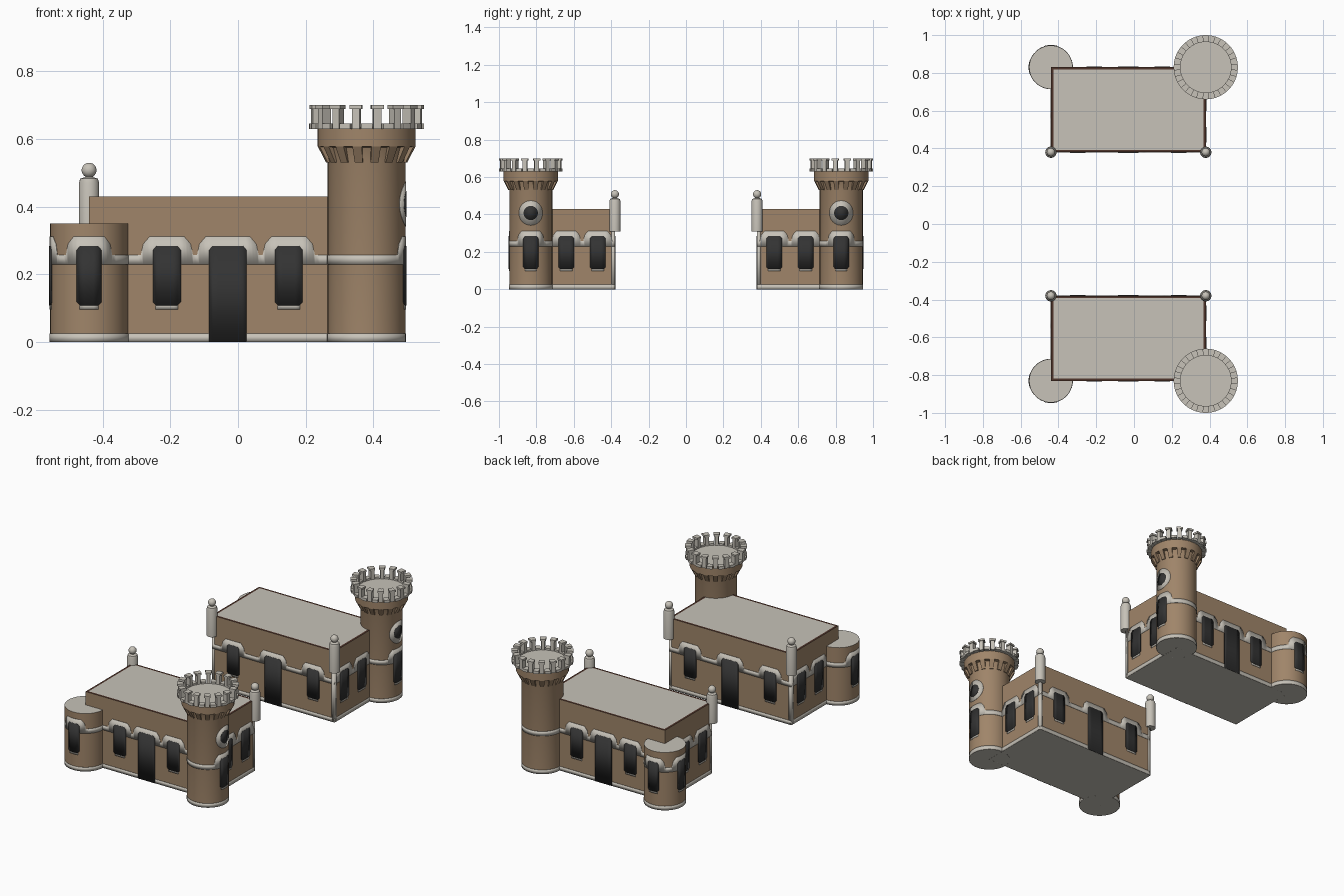
import bpy, bmesh, math
from math import pi, sin, cos, sqrt

if "Cube" in bpy.data.objects:
    bpy.data.objects.remove(bpy.data.objects["Cube"])

X0, X1, Y0, Y1 = -0.44, 0.38, 0.38, 0.83      # footprint of the +y building
R = 0.115                                     # tower radius


def material(name, rgb):
    m = bpy.data.materials.new(name)
    m.diffuse_color = (*rgb, 1)
    m.use_nodes = True
    m.node_tree.nodes["Principled BSDF"].inputs["Base Color"].default_value = m.diffuse_color
    return m


WALL = material("tan wall", (0.35, 0.235, 0.143))
TRIM = material("pale stone", (0.57, 0.54, 0.48))
DARK = material("dark opening", (0.033, 0.033, 0.033))
RIM = material("roof edge brown", (0.08, 0.035, 0.024))


def finish(name, bm, mats, thick=0, fix=True):
    """Make the object and mirror it across y = 0 to give both buildings."""
    if fix:
        bmesh.ops.recalc_face_normals(bm, faces=bm.faces)
    for f in bm.faces:
        f.smooth = True
    me = bpy.data.meshes.new(name)
    bm.to_mesh(me)
    bm.free()
    me.set_sharp_from_angle(angle=math.radians(30))
    for m in mats:
        me.materials.append(m)
    ob = bpy.data.objects.new(name, me)
    bpy.context.collection.objects.link(ob)
    if thick:
        s = ob.modifiers.new("Thickness", 'SOLIDIFY')
        s.thickness, s.offset = thick, -1
    mi = ob.modifiers.new("Mirror", 'MIRROR')
    mi.use_axis = (False, True, False)
    mi.use_mirror_merge = False
    return ob


def lathe(name, cx, cy, profile, mats, rule=None, n=48):
    bm = bmesh.new()
    rings = [[bm.verts.new((cx + r * cos(2 * pi * i / n), cy + r * sin(2 * pi * i / n), z))
              for i in range(n)] for r, z in profile]
    for a, b in zip(rings, rings[1:]):
        for i in range(n):
            j = (i + 1) % n
            bm.faces.new((a[i], a[j], b[j], b[i]))
    bmesh.ops.remove_doubles(bm, verts=bm.verts, dist=1e-5)
    bmesh.ops.recalc_face_normals(bm, faces=bm.faces)
    if rule:
        for f in bm.faces:
            f.material_index = rule(f)
    return finish(name, bm, mats)


def sectors(name, cx, cy, poly, mat, count, phase, half):
    """Ring of blocks: an (r, z) outline swept over a small angle."""
    bm = bmesh.new()
    for k in range(count):
        mid = -pi / 2 + (k + phase) * 2 * pi / count
        rings = [[bm.verts.new((cx + r * cos(mid + t), cy + r * sin(mid + t), z)) for r, z in poly]
                 for t in (-half, 0, half)]
        for a, b in zip(rings, rings[1:]):
            for i in range(len(poly)):
                j = (i + 1) % len(poly)
                bm.faces.new((a[i], a[j], b[j], b[i]))
        bm.faces.new(rings[0])
        bm.faces.new(rings[-1])
    finish(name, bm, [mat])


# Surface maps: (u, z, offset) to a point, u running right as seen from outside
def flat(ox, oy, dx, dy):
    return lambda u, z, d: (ox + dx * u + dy * d, oy + dy * u - dx * d, z)


def curved(cx, cy, facing):
    def f(u, z, d):
        t = facing + u / R
        return (cx + (R + d) * cos(t), cy + (R + d) * sin(t), z)
    return f


def plate(name, surf, cols, mat, d):
    """Thin plate from columns (u, z_low, z_high), laid on a surface."""
    bm = bmesh.new()
    fine = [cols[0]]
    for a, b in zip(cols, cols[1:]):
        k = max(1, math.ceil((b[0] - a[0]) / 0.015))
        fine += [tuple(p + (q - p) * i / k for p, q in zip(a, b)) for i in range(1, k + 1)]
    pairs = [(bm.verts.new(surf(u, lo, d)), bm.verts.new(surf(u, hi, d))) for u, lo, hi in fine]
    for a, b in zip(pairs, pairs[1:]):
        bm.faces.new((a[0], b[0], b[1], a[1]))
    finish(name, bm, [mat], d, fix=False)


def disc(name, surf, z, r, mat, d):
    us = [-r * cos(pi * i / 16) for i in range(17)]
    cols = [(u, z - sqrt(max(r * r - u * u, 1e-8)), z + sqrt(max(r * r - u * u, 1e-8))) for u in us]
    plate(name, surf, cols, mat, d)


def decorate(name, surf, u0, u1, openings):
    """Base course, string course arched over openings, windows and doors."""
    plate(name + "_base", surf, [(u0, 0, 0.025), (u1, 0, 0.025)], TRIM, 0.0015)
    band = [(u0, 0.23, 0.258)]
    for c, w, door in openings:
        side = [(w + 0.036, 0.258), (w + 0.029, 0.29), (w + 0.01, 0.312)]
        band += [(c - o, 0.23, z) for o, z in side]
        band += [(c + o, 0.23, z) for o, z in reversed(side)]
        lo = 0 if door else 0.108
        cut = 0 if door else 0.01
        plate(name + ("_door" if door else "_window"), surf,
              [(c - w, lo + cut, 0.272), (c - w + 0.01, lo, 0.284),
               (c + w - 0.01, lo, 0.284), (c + w, lo + cut, 0.272)], DARK, 0.003)
        if not door:
            plate(name + "_sill", surf, [(c - w + 0.008, 0.097, 0.115),
                                         (c + w - 0.008, 0.097, 0.115)], TRIM, 0.0015)
    band.append((u1, 0.23, 0.258))
    plate(name + "_band", surf, band, TRIM, 0.0015)


# Hall with pale roof and dark roof edge
bm = bmesh.new()
bmesh.ops.create_cube(bm, size=1)
for v in bm.verts:
    v.co = (X1 if v.co.x > 0 else X0, Y1 if v.co.y > 0 else Y0, 0.43 if v.co.z > 0 else 0)
top = [f for f in bm.faces if f.normal.z > 0.9 or f.calc_center_median().z > 0.42]
bmesh.ops.inset_region(bm, faces=top, thickness=0.018)
for f in bm.faces:
    c = f.calc_center_median()
    if c.z < 0.01:
        f.material_index = 1
    elif c.z > 0.42:
        f.material_index = 1 if f in top else 2
finish("hall", bm, [WALL, TRIM, RIM])

# Wall details on the four hall sides
W, L, D = 0.041, X1 - X0, Y1 - Y0
M = L / 2
inner, outer = flat(X0, Y0, 1, 0), flat(X1, Y1, -1, 0)
east, west = flat(X1, Y0, 0, 1), flat(X0, Y1, 0, -1)
decorate("inner", inner, 0, L, [(M - 0.268, W, 0), (M, 0.055, 1), (M + 0.268, W, 0)])
decorate("outer", outer, 0, L, [(M - 0.18, W, 0), (M, 0.055, 1), (M + 0.18, W, 0)])
decorate("east", east, 0, D, [(0.092, W, 0), (0.26, W, 0)])
decorate("west", west, 0, D, [(D - 0.26, W, 0), (D - 0.092, W, 0)])

# Corner strips beneath the pinnacles
for surf, u in ((inner, 0), (inner, L - 0.018), (east, 0), (west, D - 0.018)):
    plate("corner_strip", surf, [(u, 0, 0.31), (u + 0.018, 0, 0.31)], TRIM, 0.0015)


def end_caps(f):
    return 1 if abs(f.normal.z) > 0.9 and (f.normal.z > 0 or f.calc_center_median().z < 0.1) else 0


# Low round tower
lathe("low_tower", X0, Y1, [(0, 0), (R, 0), (R, 0.35), (0, 0.35)], [WALL, TRIM], end_caps)
H = pi * R
# facing the outer corner so the windows look outward and sideways
q = H / 4
decorate("low_tower", curved(X0, Y1, 3 * pi / 4), -H, H, [(-q, 0.036, 0), (q, 0.036, 0)])

# Tall round tower with flared head
lathe("tall_tower", X1, Y1, [(0, 0), (R, 0), (R, 0.535), (0.128, 0.575), (0.145, 0.578),
                             (0.145, 0.635), (0, 0.635)], [WALL, TRIM], end_caps)
face = curved(X1, Y1, 0)
decorate("tall_tower", face, -H, H, [(0, 0.04, 0)])
disc("round_window_surround", face, 0.408, 0.066, TRIM, 0.0015)
disc("round_window", face, 0.408, 0.038, DARK, 0.003)

# Corbels, then crenellation: sills, merlons and caps
step = pi / 16
sectors("corbels", X1, Y1, [(0.11, 0.53), (0.12, 0.53), (0.145, 0.578), (0.11, 0.578)],
        WALL, 16, 0.5, step * 0.5)
sectors("crenel_sills", X1, Y1, [(0.134, 0.63), (0.17, 0.63), (0.17, 0.646), (0.134, 0.646)],
        TRIM, 16, 0, step * 0.5)
sectors("merlons", X1, Y1, [(0.134, 0.63), (0.165, 0.63), (0.165, 0.692), (0.134, 0.692)],
        TRIM, 16, 0.5, step * 0.36)
sectors("merlon_caps", X1, Y1, [(0.134, 0.689), (0.17, 0.689), (0.17, 0.70), (0.134, 0.70)],
        TRIM, 16, 0.5, step * 0.56)

# Ball-topped pinnacles on the inner corners
ball = [(0.022 * sin(a), 0.508 - 0.022 * cos(a)) for a in (pi * (i + 2) / 12 for i in range(11))]
for x in (X0, X1):
    lathe("pinnacle", x, Y0, [(0, 0.31), (0.03, 0.31), (0.03, 0.47), (0.026, 0.483),
                              (0.011, 0.488)] + ball, [TRIM], n=24)
